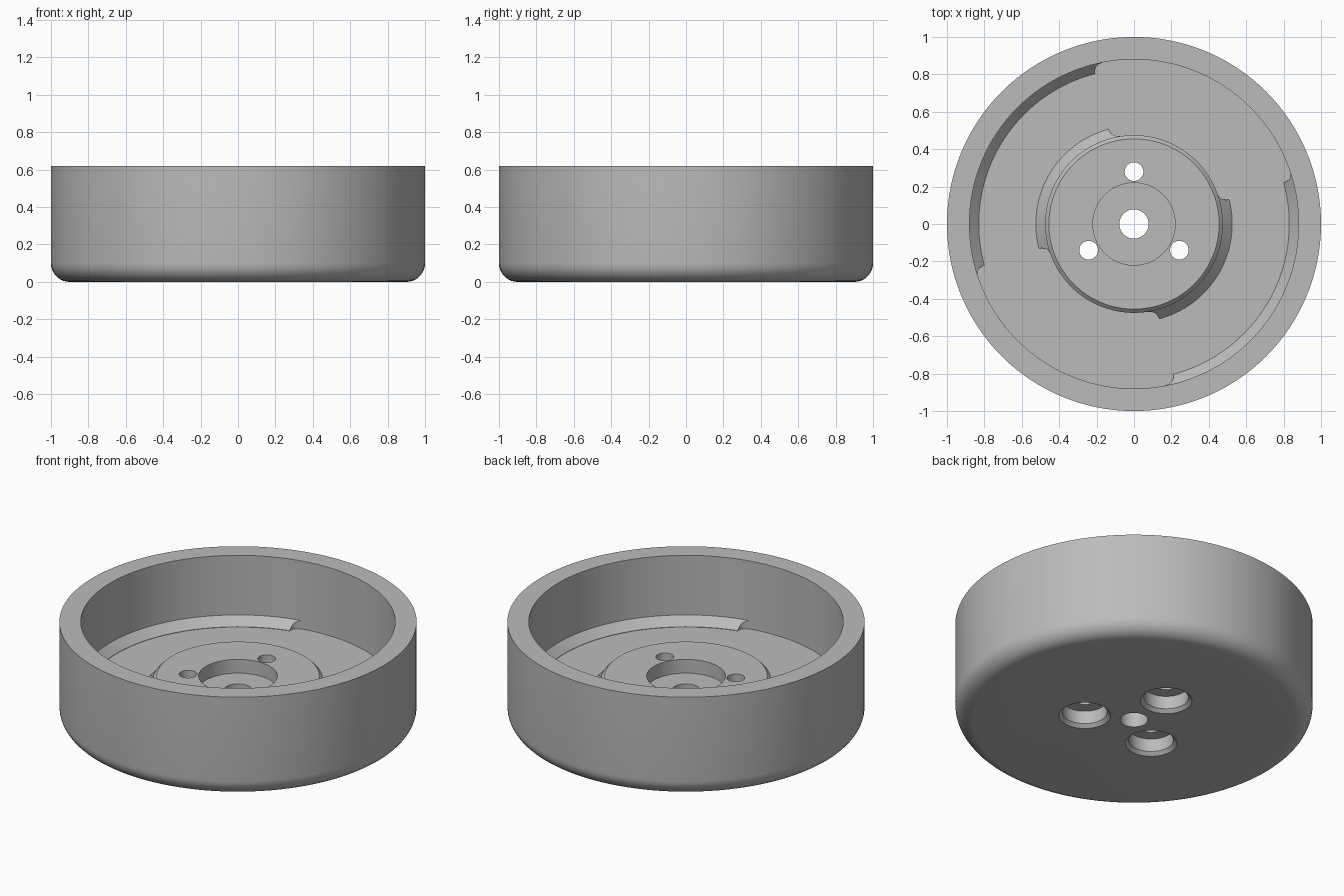
import bpy, bmesh, math
from math import radians, cos, sin, sqrt
from mathutils import Vector, Matrix

FLOOR, HUB_TOP, HEIGHT = 0.20, 0.285, 0.62

old = bpy.data.objects.get("Cube")
if old:
    bpy.data.objects.remove(old, do_unlink=True)

grey = bpy.data.materials.new("plain grey")
grey.use_nodes = True
colour = (0.5, 0.5, 0.5, 1)
grey.diffuse_color = colour
grey.node_tree.nodes["Principled BSDF"].inputs["Base Color"].default_value = colour


def finish(bm, name):
    bmesh.ops.recalc_face_normals(bm, faces=bm.faces)
    mesh = bpy.data.meshes.new(name)
    bm.to_mesh(mesh)
    bm.free()
    mesh.materials.append(grey)
    obj = bpy.data.objects.new(name, mesh)
    bpy.context.collection.objects.link(obj)
    return obj


def smooth(obj):
    bpy.ops.object.select_all(action='DESELECT')
    obj.select_set(True)
    bpy.context.view_layer.objects.active = obj
    bpy.ops.object.shade_smooth_by_angle(angle=radians(30))


def lathe(name, profile, steps, closed):
    """Revolve (radius, height) points around z."""
    bm = bmesh.new()
    verts = [bm.verts.new((r, 0, z)) for r, z in profile]
    edges = [bm.edges.new(pair) for pair in zip(verts, verts[1:])]
    if closed:
        edges.append(bm.edges.new((verts[-1], verts[0])))
    bmesh.ops.spin(bm, geom=verts + edges, cent=(0, 0, 0), axis=(0, 0, 1),
                   angle=2 * math.pi, steps=steps, use_duplicate=False)
    bmesh.ops.remove_doubles(bm, verts=bm.verts, dist=1e-5)
    return finish(bm, name)


def locking_ramp(name, wall, tip, wall_arc, tip_arc, turn):
    """Sloping arc-shaped wedge with hollowed ends, lying against a round wall."""
    bm = bmesh.new()
    bmesh.ops.create_grid(bm, x_segments=48, y_segments=8, size=0.5)
    for v in bm.verts:
        u, t = v.co.x + 0.5, v.co.y + 0.5
        f = sqrt(max(0, 1 - (1 - t) ** 2))
        start = wall_arc[0] + f * (tip_arc[0] - wall_arc[0])
        end = wall_arc[1] + f * (tip_arc[1] - wall_arc[1])
        a = radians(start + u * (end - start) + turn)
        r = wall + t * (tip - wall)
        v.co = (r * cos(a), r * sin(a), FLOOR + 0.002 + 0.05 * (1 - t))
    # Close the wedge down into the floor
    lower = bmesh.ops.extrude_face_region(bm, geom=bm.faces[:], use_keep_orig=True)
    for v in lower["geom"]:
        if isinstance(v, bmesh.types.BMVert):
            v.co.z = FLOOR - 0.01
    smooth(finish(bm, name))


# Round cup with a rounded foot, raised hub, hub recess and centre bore
foot = [(0.9 + 0.1 * sin(radians(a)), 0.1 - 0.1 * cos(radians(a)))
        for a in range(0, 91, 10)]
cup = lathe("cup_body", [(0.078, 0)] + foot + [
    (1, HEIGHT), (0.88, HEIGHT), (0.88, FLOOR), (0.475, FLOOR),
    (0.475, HUB_TOP - 0.02), (0.455, HUB_TOP), (0.22, HUB_TOP),
    (0.22, FLOOR), (0.078, FLOOR)], 128, True)

# Three screw holes, counterbored and chamfered from below
for i in range(3):
    a = radians(90 + 120 * i)
    cutter = lathe("screw_hole_cutter", [
        (0, -0.02), (0.165, -0.02), (0.125, 0.02), (0.125, 0.1),
        (0.05, 0.1), (0.05, 0.4), (0, 0.4)], 48, False)
    cutter.location = (0.28 * cos(a), 0.28 * sin(a), 0)
    cutter.hide_render = True
    cutter.hide_set(True)
    cut = cup.modifiers.new("screw_hole", 'BOOLEAN')
    cut.operation = 'DIFFERENCE'
    cut.solver = 'EXACT'
    cut.object = cutter

# Apply the cuts and drop the cutters
bpy.context.view_layer.update()
cut_mesh = bpy.data.meshes.new_from_object(
    cup.evaluated_get(bpy.context.evaluated_depsgraph_get()))
cup.modifiers.clear()
cup.data = cut_mesh
for obj in [o for o in bpy.data.objects if o.name.startswith("screw_hole_cutter")]:
    bpy.data.objects.remove(obj, do_unlink=True)
smooth(cup)

# Paired ramps on the cup wall and around the hub
for side, turn in (("left", 180), ("right", 0)):
    locking_ramp("wall_ramp_" + side, 0.88, 0.83, (101, 198), (104.6, 195.4), turn)
    locking_ramp("hub_ramp_" + side, 0.475, 0.525, (98.5, 199), (105, 194.5), turn)
